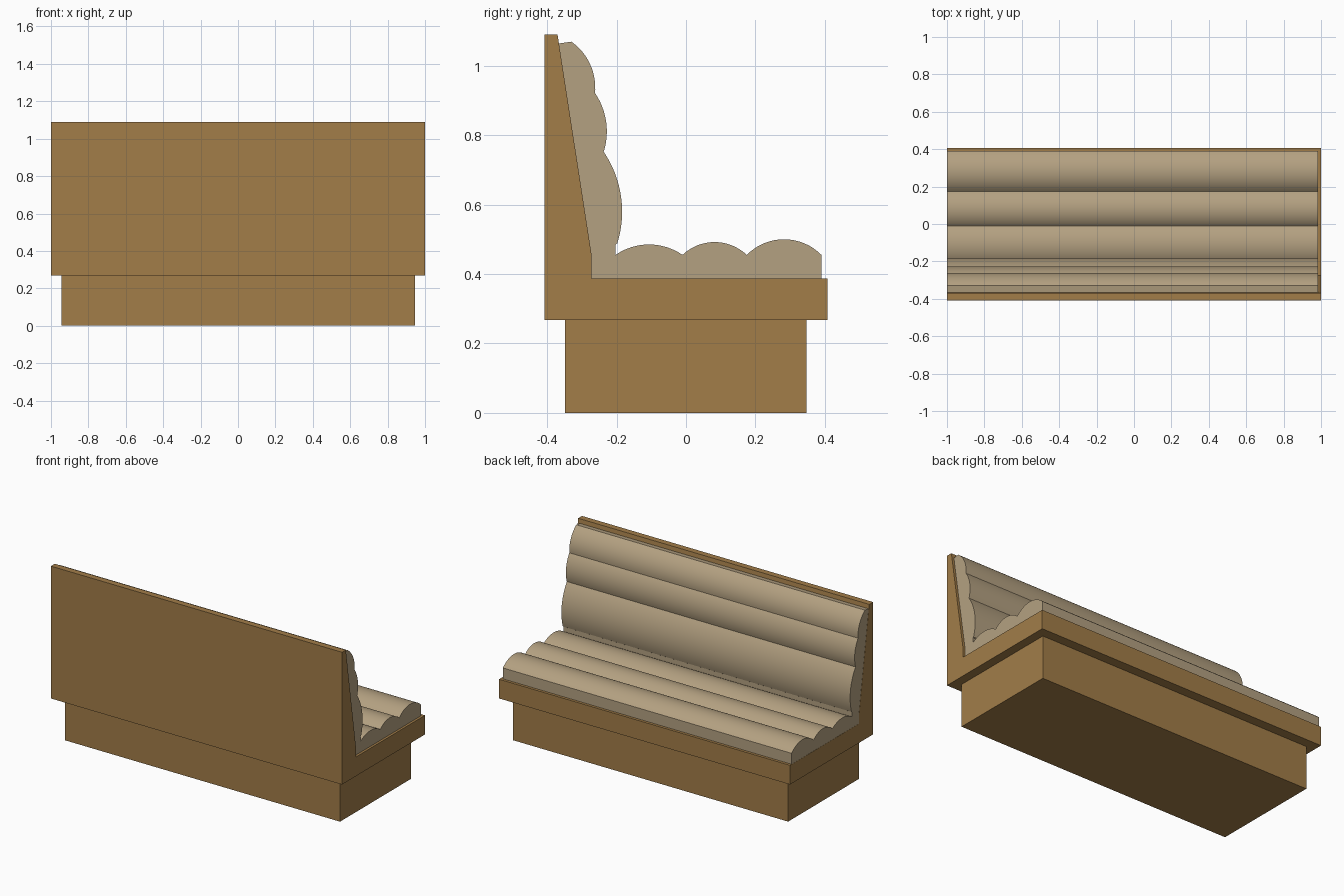
import bpy, bmesh, math
from mathutils import Vector

if "Cube" in bpy.data.objects:
    bpy.data.objects.remove(bpy.data.objects["Cube"])


def material(name, rgb):
    m = bpy.data.materials.new(name)
    m.diffuse_color = (*rgb, 1)
    m.use_nodes = True
    m.node_tree.nodes["Principled BSDF"].inputs["Base Color"].default_value = m.diffuse_color
    return m


wood = material("warm wood", (0.36, 0.205, 0.066))
fabric = material("tan upholstery", (0.455, 0.355, 0.22))


def arc(a, via, b, n=16):
    """Points on the circle through a, via and b (endpoint b included, a left out)."""
    (ax, ay), (bx, by), (cx, cy) = a, via, b
    d = 2 * (ax * (by - cy) + bx * (cy - ay) + cx * (ay - by))
    sa, sb, sc = ax*ax + ay*ay, bx*bx + by*by, cx*cx + cy*cy
    ox = (sa * (by - cy) + sb * (cy - ay) + sc * (ay - by)) / d
    oy = (sa * (cx - bx) + sb * (ax - cx) + sc * (bx - ax)) / d
    r = math.hypot(ax - ox, ay - oy)
    t0 = math.atan2(ay - oy, ax - ox)
    sweep = (math.atan2(cy - oy, cx - ox) - t0 + math.pi) % (2 * math.pi) - math.pi
    return [(ox + r * math.cos(t0 + sweep * i / n), oy + r * math.sin(t0 + sweep * i / n))
            for i in range(1, n + 1)]


def extrude_profile(name, pts, x0, x1, mat, smooth=False):
    """Closed (y, z) outline swept along x."""
    bm = bmesh.new()
    face = bm.faces.new([bm.verts.new((x0, y, z)) for y, z in pts])
    res = bmesh.ops.extrude_face_region(bm, geom=[face], use_keep_orig=True)
    moved = [v for v in res["geom"] if isinstance(v, bmesh.types.BMVert)]
    bmesh.ops.translate(bm, verts=moved, vec=Vector((x1 - x0, 0, 0)))
    bmesh.ops.recalc_face_normals(bm, faces=bm.faces)
    me = bpy.data.meshes.new(name)
    bm.to_mesh(me)
    bm.free()
    me.materials.append(mat)
    ob = bpy.data.objects.new(name, me)
    bpy.context.collection.objects.link(ob)
    if smooth:
        bpy.ops.object.select_all(action='DESELECT')
        ob.select_set(True)
        bpy.context.view_layer.objects.active = ob
        bpy.ops.object.shade_smooth_by_angle(angle=math.radians(20))
    return ob


# recessed plinth
extrude_profile("plinth", [(-0.348, 0), (0.347, 0), (0.347, 0.268), (-0.348, 0.268)],
                -0.945, 0.945, wood)

# L-shaped wooden frame: seat board and tapered backrest
extrude_profile("bench_frame", [(-0.408, 0.268), (0.407, 0.268), (0.407, 0.387),
                                (-0.272, 0.387), (-0.272, 0.455), (-0.37, 1.09),
                                (-0.408, 1.09)], -1, 1, wood)

# padded upholstery: three seat rolls, then three backrest rolls
outline = [(-0.272, 0.387), (0.39, 0.387), (0.39, 0.455)]
for via, end in [((0.283, 0.500), (0.175, 0.455)),
                 ((0.083, 0.492), (-0.010, 0.455)),
                 ((-0.106, 0.485), (-0.203, 0.455))]:
    outline += arc(outline[-1], via, end)
outline += [(-0.203, 0.485), (-0.198, 0.488)]
for via, end in [((-0.184, 0.578), (-0.237, 0.752)),
                 ((-0.228, 0.810), (-0.262, 0.921)),
                 ((-0.279, 1.010), (-0.330, 1.069))]:
    outline += arc(outline[-1], via, end)
outline += [(-0.366, 1.064), (-0.272, 0.455)]
extrude_profile("cushion", outline, -0.999, 0.985, fabric, smooth=True)
